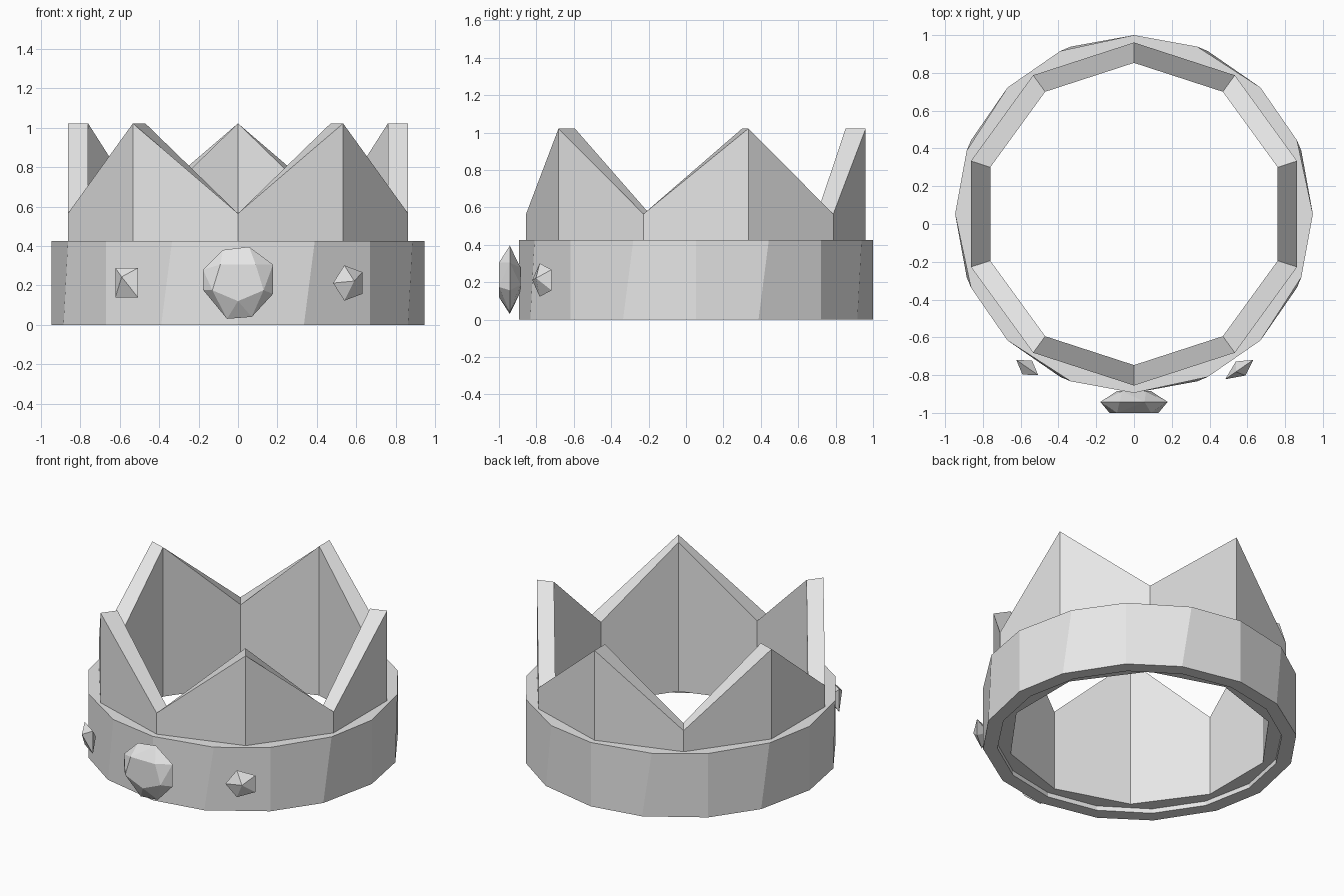
import bpy, bmesh
from math import sin, cos, pi, radians
from mathutils import Vector, Matrix

cube = bpy.data.objects.get("Cube")
if cube:
    bpy.data.objects.remove(cube, do_unlink=True)

CENTRE = Vector((0, 0.053, 0))   # axis of the crown

grey = bpy.data.materials.new("light_grey")
grey.use_nodes = True
grey.diffuse_color = (0.8, 0.8, 0.8, 1)
grey.node_tree.nodes["Principled BSDF"].inputs["Base Color"].default_value = (0.8, 0.8, 0.8, 1)


def finish(name, bm):
    bmesh.ops.recalc_face_normals(bm, faces=bm.faces)
    mesh = bpy.data.meshes.new(name)
    bm.to_mesh(mesh)
    bm.free()
    mesh.materials.append(grey)
    obj = bpy.data.objects.new(name, mesh)
    bpy.context.collection.objects.link(obj)
    return obj


def polar(radius, angle, z):
    return CENTRE + Vector((radius * cos(angle), radius * sin(angle), z))


def ring_solid(name, sides, section):
    """Closed ring; section(i, angle) gives four corners of each cross-section."""
    bm = bmesh.new()
    loops = []
    for i in range(sides):
        corners = section(i, -pi / 2 + 2 * pi * i / sides)
        loops.append([bm.verts.new(c) for c in corners])
    for i, a in enumerate(loops):
        b = loops[(i + 1) % sides]
        for k in range(4):
            m = (k + 1) % 4
            bm.faces.new((a[k], b[k], b[m], a[m]))
    return finish(name, bm)


# Lower band: every second edge leans a little
def band_section(i, angle):
    lean = radians(1.8) if i % 2 else 0
    return (polar(0.947, angle - lean, 0), polar(0.947, angle + lean, 0.425),
            polar(0.86, angle, 0.425), polar(0.86, angle, 0))


ring_solid("band", 16, band_section)


# Pointed wall: five peaks and five valleys
def wall_section(i, angle):
    top = 1.022 if i % 2 else 0.565
    return (polar(0.908, angle, 0.03), polar(0.908, angle, top),
            polar(0.8, angle, top), polar(0.8, angle, 0.03))


ring_solid("pointed_wall", 10, wall_section)


def hull(name, points):
    bm = bmesh.new()
    for p in points:
        bm.verts.new(p)
    bmesh.ops.convex_hull(bm, input=bm.verts)
    bmesh.ops.dissolve_limit(bm, angle_limit=radians(1), verts=bm.verts, edges=bm.edges)
    return finish(name, bm)


# Large centre gem: octagonal girdle between two pentagonal facets
girdle = [(-0.076, 0.38), (0.056, 0.396), (0.178, 0.305), (0.178, 0.157),
          (0.07, 0.04), (-0.056, 0.03), (-0.178, 0.178), (-0.178, 0.28)]
facet = [(-0.09, 0.305), (0.09, 0.305), (0.13, 0.175), (0, 0.12), (-0.13, 0.175)]
points = [(x, -0.942, z) for x, z in girdle]
points += [(x, -1.0, z) for x, z in facet]
points += [(x * 0.7, -0.885, 0.215 + (z - 0.215) * 0.7) for x, z in facet]
hull("centre_gem", points)


# Small side gems: a polygon girdle with a front and a back point
def side_gem(name, x, y, z, sides, start, width, height, tip):
    out = (Vector((x, y, 0)) - CENTRE).normalized()
    across = Vector((-out.y, out.x, 0))
    place = Matrix((across, Vector((0, 0, 1)), out)).transposed()
    pts = [Vector((width * cos(start + 2 * pi * i / sides),
                   height * sin(start + 2 * pi * i / sides), 0)) for i in range(sides)]
    pts += [Vector((tip[0], tip[1], 0.045)), Vector((0, 0, -0.045))]
    return hull(name, [Vector((x, y, z)) + place @ p for p in pts])


side_gem("left_gem", 0.565, -0.765, 0.212, 5, pi, 0.1, 0.094, (0.0, 0.01))
side_gem("right_gem", -0.565, -0.76, 0.213, 4, pi / 4, 0.1, 0.107, (0.0, 0.03))
